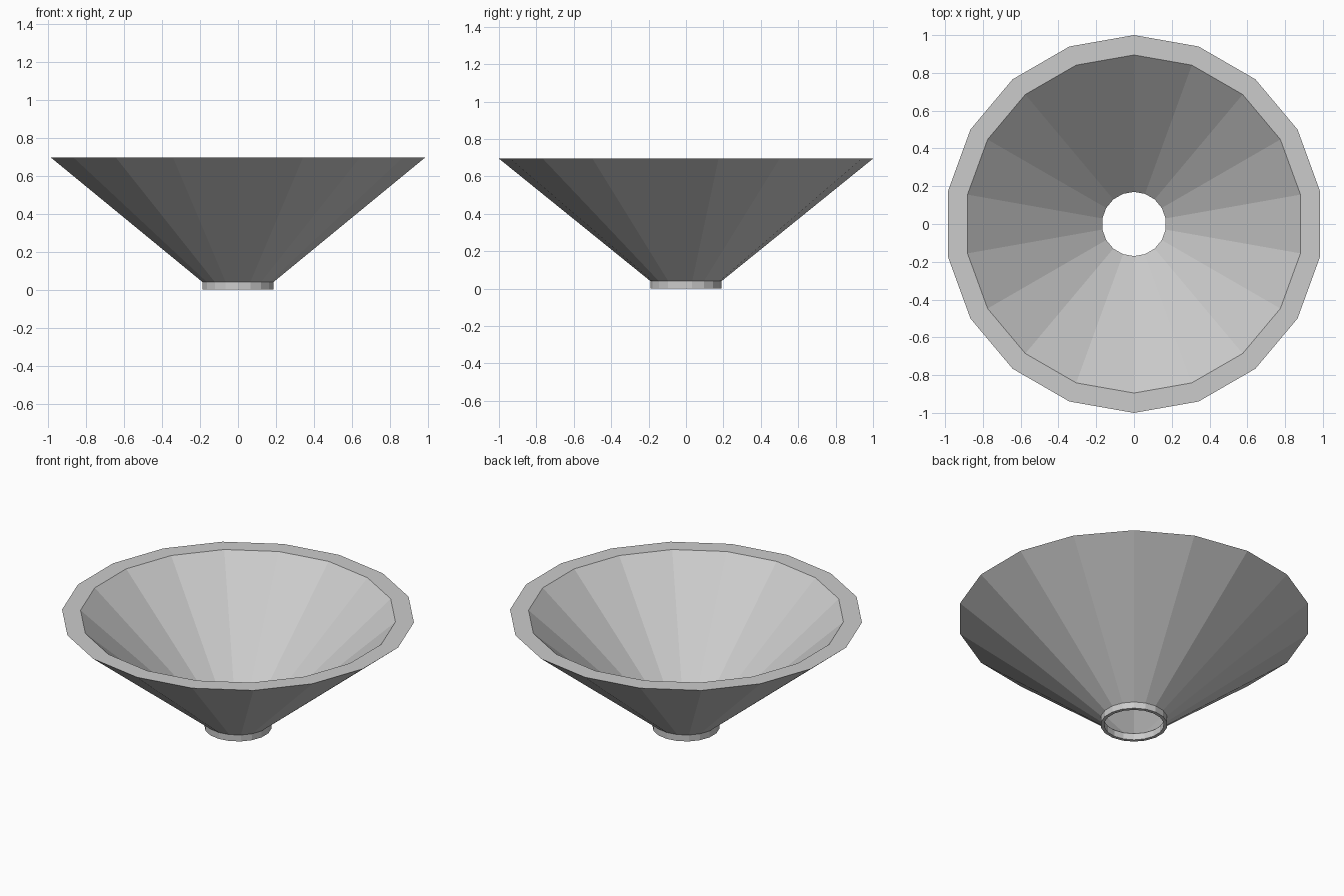
import bpy, bmesh
from math import sin, cos, pi

if "Cube" in bpy.data.objects:
    bpy.data.objects.remove(bpy.data.objects["Cube"])

SIDES = 18


def lathe(name, profile):
    """Revolve a closed (radius, z) profile around z, with a vertex on +y."""
    bm = bmesh.new()
    rings = []
    for i in range(SIDES):
        a = pi / 2 + 2 * pi * i / SIDES
        rings.append([bm.verts.new((r * cos(a), r * sin(a), z)) for r, z in profile])
    n = len(profile)
    for i in range(SIDES):
        a, b = rings[i], rings[(i + 1) % SIDES]
        for j in range(n):
            k = (j + 1) % n
            bm.faces.new((a[j], b[j], b[k], a[k]))
    bmesh.ops.recalc_face_normals(bm, faces=bm.faces)
    mesh = bpy.data.meshes.new(name)
    bm.to_mesh(mesh)
    bm.free()
    obj = bpy.data.objects.new(name, mesh)
    bpy.context.collection.objects.link(obj)
    return obj


# Hollow cone with a flat rim and a short open collar at its foot
lathe("funnel_bowl", [
    (0.19, 0.0), (0.19, 0.04),      # collar outside
    (1.0, 0.695), (0.895, 0.695),   # flared outside and rim
    (0.17, 0.04), (0.17, 0.0),      # flared inside and hole
])
